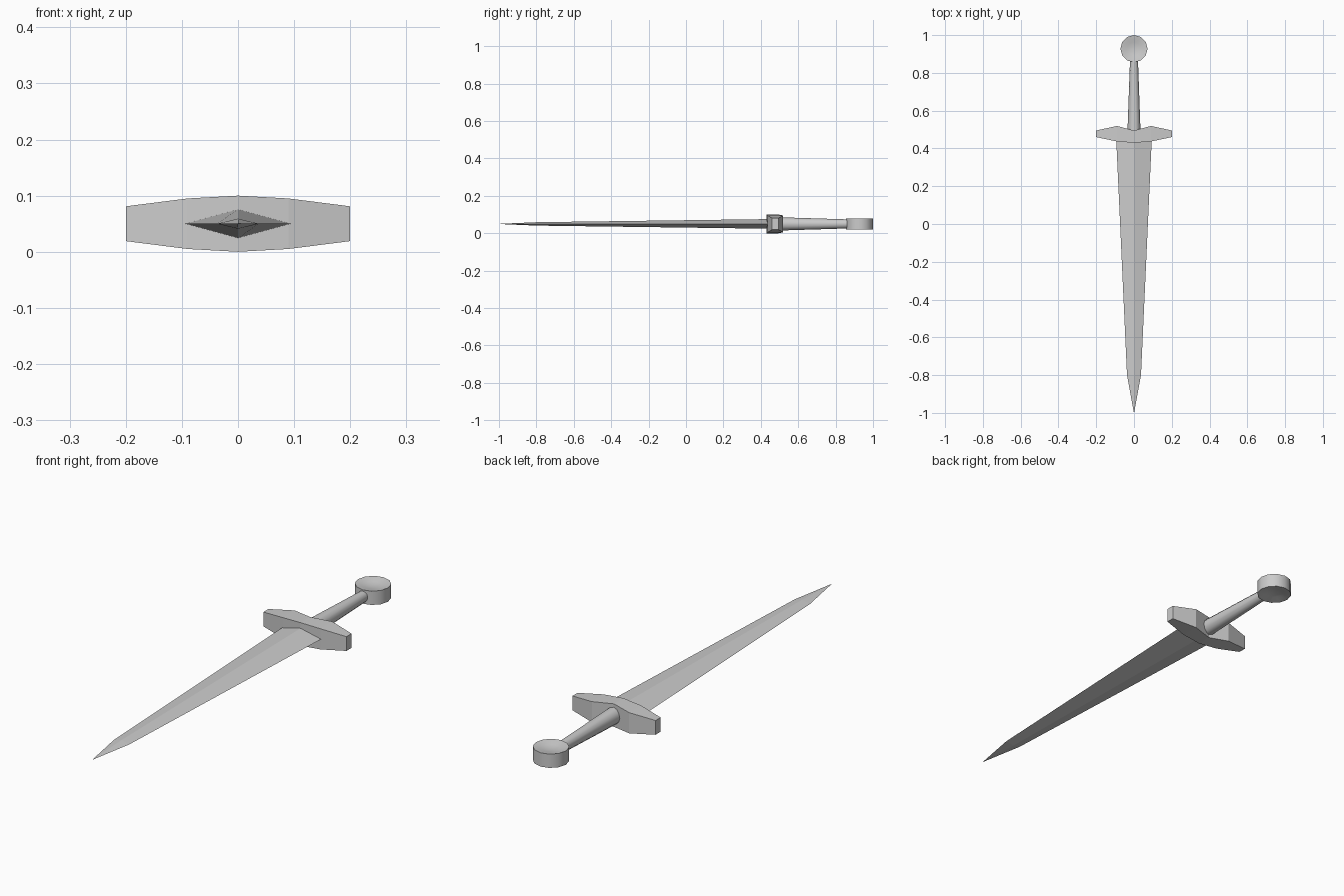
import bpy, bmesh
from math import sin, cos, pi

if "Cube" in bpy.data.objects:
    bpy.data.objects.remove(bpy.data.objects["Cube"])

ZC = 0.05  # height of the dagger's mid plane


def loft(name, rings, smooth=None):
    """Skin a list of equal-length point rings and cap both ends."""
    bm = bmesh.new()
    vs = [[bm.verts.new((x, y, z + ZC)) for x, y, z in r] for r in rings]
    n = len(vs[0])
    for a, b in zip(vs, vs[1:]):
        for i in range(n):
            j = (i + 1) % n
            bm.faces.new((a[i], a[j], b[j], b[i]))
    bm.faces.new(vs[0])
    bm.faces.new(vs[-1])
    bmesh.ops.remove_doubles(bm, verts=bm.verts, dist=1e-5)
    bmesh.ops.recalc_face_normals(bm, faces=bm.faces)
    me = bpy.data.meshes.new(name)
    bm.to_mesh(me)
    bm.free()
    ob = bpy.data.objects.new(name, me)
    bpy.context.collection.objects.link(ob)
    if smooth:
        bpy.ops.object.select_all(action='DESELECT')
        ob.select_set(True)
        bpy.context.view_layer.objects.active = ob
        bpy.ops.object.shade_smooth_by_angle(angle=smooth)
    return ob


# Blade: tapering diamond section with a sharper point
blade = [(0.47, 0.095, 0.026), (-0.8, 0.037, 0.009), (-1.0, 0.0005, 0.0005)]
loft("blade", [[(w, y, 0), (0, y, h), (-w, y, 0), (0, y, -h)] for y, w, h in blade])

# Crossguard: rectangular sections along x, notched at the grip
half = [(0, 0.43, 0.495, 0.05), (0.09, 0.437, 0.519, 0.045), (0.2, 0.46, 0.495, 0.031)]
stations = [(-x, a, b, h) for x, a, b, h in half[:0:-1]] + half
loft("crossguard", [[(x, a, -h), (x, b, -h), (x, b, h), (x, a, h)]
                    for x, a, b, h in stations])

# Grip: tapered round handle
N = 12
angles = [2 * pi * i / N for i in range(N)]
grip = [(0.48, 0.035, 0.036), (0.87, 0.021, 0.024)]
loft("grip", [[(rx * cos(t), y, rz * sin(t)) for t in angles] for y, rx, rz in grip], 0.7)

# Pommel: disc dished on both faces
top = [(0.012, 0.019), (0.035, 0.022), (0.05, 0.026), (0.072, 0.03)]
profile = top + [(r, -z) for r, z in reversed(top)]
loft("pommel", [[(r * cos(t), 0.928 + r * sin(t), z) for t in angles]
                for r, z in profile], 0.7)
